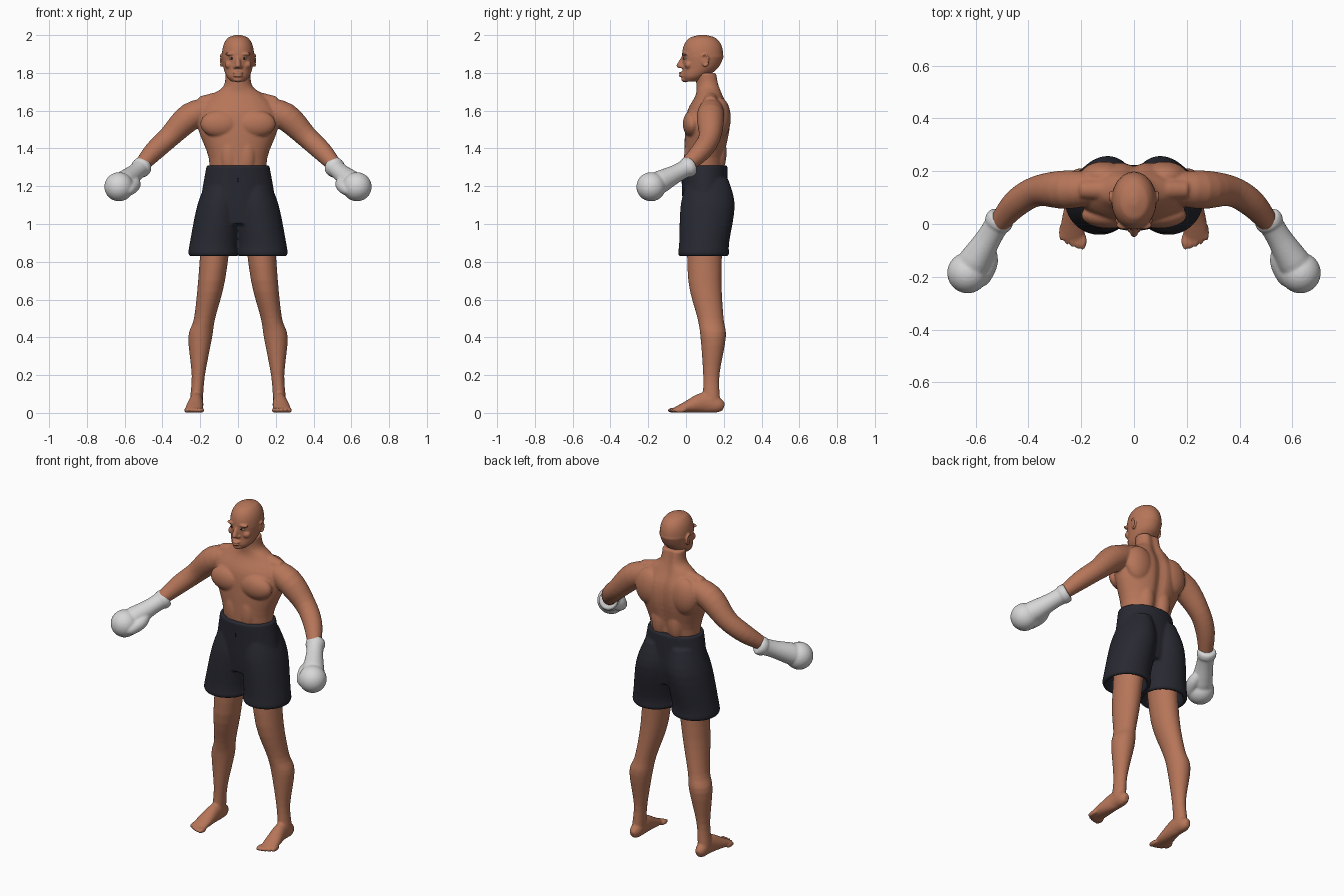
import bpy, bmesh
from math import cos, sin, pi, exp
from mathutils import Vector, Matrix

old_cube = bpy.data.objects.get("Cube")
if old_cube:
    bpy.data.objects.remove(old_cube)

X_AXIS, Z_AXIS = Vector((1, 0, 0)), Vector((0, 0, 1))
SIDES = {"left": 1, "right": -1}


def material(name, *rgb):
    mat = bpy.data.materials.new(name)
    mat.use_nodes = True
    mat.diffuse_color = (*rgb, 1)
    shader = next(node for node in mat.node_tree.nodes if node.type == 'BSDF_PRINCIPLED')
    shader.inputs["Base Color"].default_value = (*rgb, 1)
    shader.inputs["Roughness"].default_value = .7
    return mat


def smooth_rings(rings, steps=4):
    """Fill in rings between the given ones along a smooth spline."""
    filled = []
    for i in range(len(rings) - 1):
        start, end = rings[i], rings[i + 1]
        before, after = rings[max(i - 1, 0)], rings[min(i + 2, len(rings) - 1)]
        for step in range(steps):
            t = step / steps
            ring = []
            for a, b, c, d in zip(before, start, end, after):
                slope_in, slope_out = (c - a) / 2, (d - b) / 2
                ease = t * t * (3 - 2 * t)
                bend = t * (1 - t) * (slope_in * (1 - t) - slope_out * t)
                ring.append(b + (c - b) * ease + bend)
            filled.append(ring)
    return filled + [list(rings[-1])]


def loft(bm, rings, side=1, upright=True, groove=0, count=40):
    """Skin elliptical rings (x, y, z, radius, second radius), level or square to the path."""
    rings = smooth_rings(rings)
    centres = [Vector(ring[:3]) for ring in rings]
    loops = []
    for i, ring in enumerate(rings):
        before, after = centres[max(i - 1, 0)], centres[min(i + 1, len(rings) - 1)]
        along = Z_AXIS if upright else (after - before).normalized()
        across = (X_AXIS - along * along.dot(X_AXIS)).normalized()
        depth = along.cross(across)
        loop = []
        for k in range(count):
            angle = 2 * pi * k / count
            point = centres[i] + across * ring[3] * cos(angle) + depth * ring[-1] * sin(angle)
            if sin(angle) > 0:
                point.y -= groove * exp(-(point.x / .03) ** 2)
            point.x *= side
            loop.append(bm.verts.new(point))
        loops.append(loop)
    for lower, upper in zip(loops, loops[1:]):
        for k in range(count):
            bm.faces.new((lower[k - 1], lower[k], upper[k], upper[k - 1]))
    bm.faces.new(loops[0])
    bm.faces.new(loops[-1])


def blob(bm, at, size, side=1):
    """Add an ellipsoid."""
    x, y, z = at
    place = Matrix.Translation((side * x, y, z)) @ Matrix.Diagonal((*size, 1))
    bmesh.ops.create_uvsphere(bm, u_segments=24, v_segments=14, radius=1, matrix=place)


def finish(name, bm, mat, voxel=None):
    """Make the object, fusing its overlapping parts into one smooth skin if asked."""
    bmesh.ops.recalc_face_normals(bm, faces=bm.faces)
    mesh = bpy.data.meshes.new(name)
    bm.to_mesh(mesh)
    bm.free()
    mesh.materials.append(mat)
    obj = bpy.data.objects.new(name, mesh)
    bpy.context.collection.objects.link(obj)
    if voxel:
        mesh.shade_smooth()
        fuse = obj.modifiers.new("Fuse", 'REMESH')
        fuse.mode = 'VOXEL'
        fuse.voxel_size = voxel
        fuse.use_smooth_shade = True
        soften = obj.modifiers.new("Soften", 'SMOOTH')
        soften.factor = .5
        soften.iterations = 3
    else:
        mesh.shade_smooth()


skin = material("skin brown", .47, .18, .1)
cloth = material("shorts charcoal", .021, .022, .031)
leather = material("glove white", .68, .68, .68)
eye_white = material("eye white", .6, .57, .53)
dark = material("dark detail", .01, .01, .01)

# Torso and neck, with a groove down the spine
body = bmesh.new()
loft(body, [
    (0, .1, 1.2, .15, .1), (0, .1, 1.35, .155, .107), (0, .115, 1.5, .21, .12),
    (0, .12, 1.6, .21, .112), (0, .125, 1.68, .14, .075), (0, .12, 1.73, .076, .065),
    (0, .11, 1.8, .066, .062)], groove=.018, count=64)

for side in SIDES.values():
    # Muscles of the trunk
    chest = dict(at=(.095, .033, 1.53), size=(.105, .05, .072))
    shoulder_blade = dict(at=(.115, .18, 1.56), size=(.09, .057, .11))
    lower_back = dict(at=(.055, .165, 1.38), size=(.05, .05, .12))
    abdomen = dict(at=(.045, .02, 1.36), size=(.045, .03, .1))
    for muscle in (chest, shoulder_blade, lower_back, abdomen):
        blob(body, side=side, **muscle)
    loft(body, [(0, .13, 1.68, .035), (.1, .13, 1.66, .04), (.2, .13, 1.64, .035)],
         side, upright=False)

    # Arm from inside the shoulder to the wrist
    loft(body, [
        (.12, .135, 1.62, .055), (.25, .13, 1.57, .073), (.365, .125, 1.46, .058),
        (.45, .075, 1.38, .052), (.52, -.01, 1.3, .036)], side, upright=False)

    # Leg from hip to ankle
    loft(body, [
        (.11, .1, 1, .08, .095), (.14, .1, .7, .071, .088), (.177, .13, .5, .056, .069),
        (.2, .144, .4, .063, .067), (.21, .134, .2, .035, .043), (.22, .135, .07, .034, .045),
        (.22, .14, .03, .03, .04)], side)
    blob(body, at=(.172, .085, .53), size=(.034, .03, .045), side=side)

    # Foot from heel to ball, then the toes in an arc
    loft(body, [
        (.22, .2, .03, .015, .02), (.22, .17, .04, .032, .04), (.22, .1, .055, .036, .055),
        (.23, 0, .03, .046, .03), (.235, -.06, .015, .042, .013)], side, upright=False)
    for toe in range(5):
        width = .0105 if toe else .015
        blob(body, at=(.194 + .02 * toe, -.064 + .002 * toe ** 2, .014),
             size=(width, .034, .014), side=side)
finish("body", body, skin, voxel=.0065)

# Skull as a rounded dome, tapering down into the jaw
head = bmesh.new()
dome = []
for step in range(11):
    height = 1 - step / 10
    spread = max(1 - height ** 2.6, .01) ** .4
    dome.append((0, .088, 1.88 + .121 * height, .085 * spread, .109 * spread))
loft(head, dome + [
    (0, .076, 1.825, .076, .093), (0, .045, 1.78, .06, .065), (0, .03, 1.754, .034, .04)])

# Nose, lips and chin
loft(head, [(0, -.008, 1.89, .009, .012), (0, -.028, 1.84, .016, .022),
            (0, -.022, 1.825, .013, .014)])
for lip_height in (1.799, 1.785):
    blob(head, at=(0, -.02, lip_height), size=(.026, .019, .0075))
blob(head, at=(0, -.004, 1.766), size=(.027, .021, .016))

for side in SIDES.values():
    nostril = dict(at=(.015, -.018, 1.832), size=(.01, .012, .009))
    brow = dict(at=(.036, -.004, 1.9), size=(.032, .017, .009))
    cheek = dict(at=(.045, .014, 1.843), size=(.026, .022, .022))
    ear = dict(at=(.083, .1, 1.865), size=(.007, .02, .03))
    for feature in (nostril, brow, cheek, ear):
        blob(head, side=side, **feature)
    ear_rim = []
    for step in range(9):
        turn = pi * (step / 6 - .6)
        ear_rim.append((.089, .1 + .018 * cos(turn), 1.866 + .029 * sin(turn), .006))
    loft(head, ear_rim, side, upright=False, count=10)
finish("head", head, skin, voxel=.0045)

# Eyes
for label, side in SIDES.items():
    eye = bmesh.new()
    blob(eye, at=(.034, .001, 1.877), size=(.015, .016, .007), side=side)
    finish(label + "_eye", eye, eye_white)
    iris = bmesh.new()
    blob(iris, at=(.033, -.012, 1.877), size=(.006, .004, .006), side=side)
    finish(label + "_iris", iris, dark)

# Shorts: hips plus two legs that turn back up inside at the hem
shorts = bmesh.new()
loft(shorts, [(0, .096, 1.31, .166, .123), (0, .1, 1.2, .186, .122),
              (0, .102, 1.1, .2, .12), (0, .098, 1, .19, .108)])
for side in SIDES.values():
    loft(shorts, [
        (.085, .115, 1.24, .075, .108), (.1, .115, 1.1, .115, .143), (.128, .096, .9, .127, .132),
        (.13, .093, .84, .132, .134), (.13, .093, .84, .108, .11), (.12, .1, .97, .09, .1)], side)
finish("shorts", shorts, cloth, voxel=.0075)

# Short seam at the front of the waist
seam = bmesh.new()
blob(seam, at=(0, -.021, 1.235), size=(.003, .004, .016))
finish("front_seam", seam, dark)

# Boxing gloves: rolled cuff, fist and thumb
wrist, knuckles = Vector((.5, .03, 1.31)), Vector((.63, -.185, 1.197))
for label, side in SIDES.items():
    glove = bmesh.new()
    cuff = ((0, .046), (.05, .053), (.13, .053), (.18, .047), (.4, .048), (.75, .06))
    loft(glove, [(*wrist.lerp(knuckles, way), radius) for way, radius in cuff],
         side, upright=False)
    blob(glove, at=knuckles, size=(.078, .078, .077), side=side)
    blob(glove, at=wrist.lerp(knuckles, .8), size=(.062, .062, .06), side=side)
    loft(glove, [(.555, -.075, 1.245, .025), (.55, -.14, 1.21, .035),
                 (.575, -.2, 1.185, .034), (.592, -.225, 1.175, .022)], side, upright=False)
    finish(label + "_glove", glove, leather, voxel=.006)
